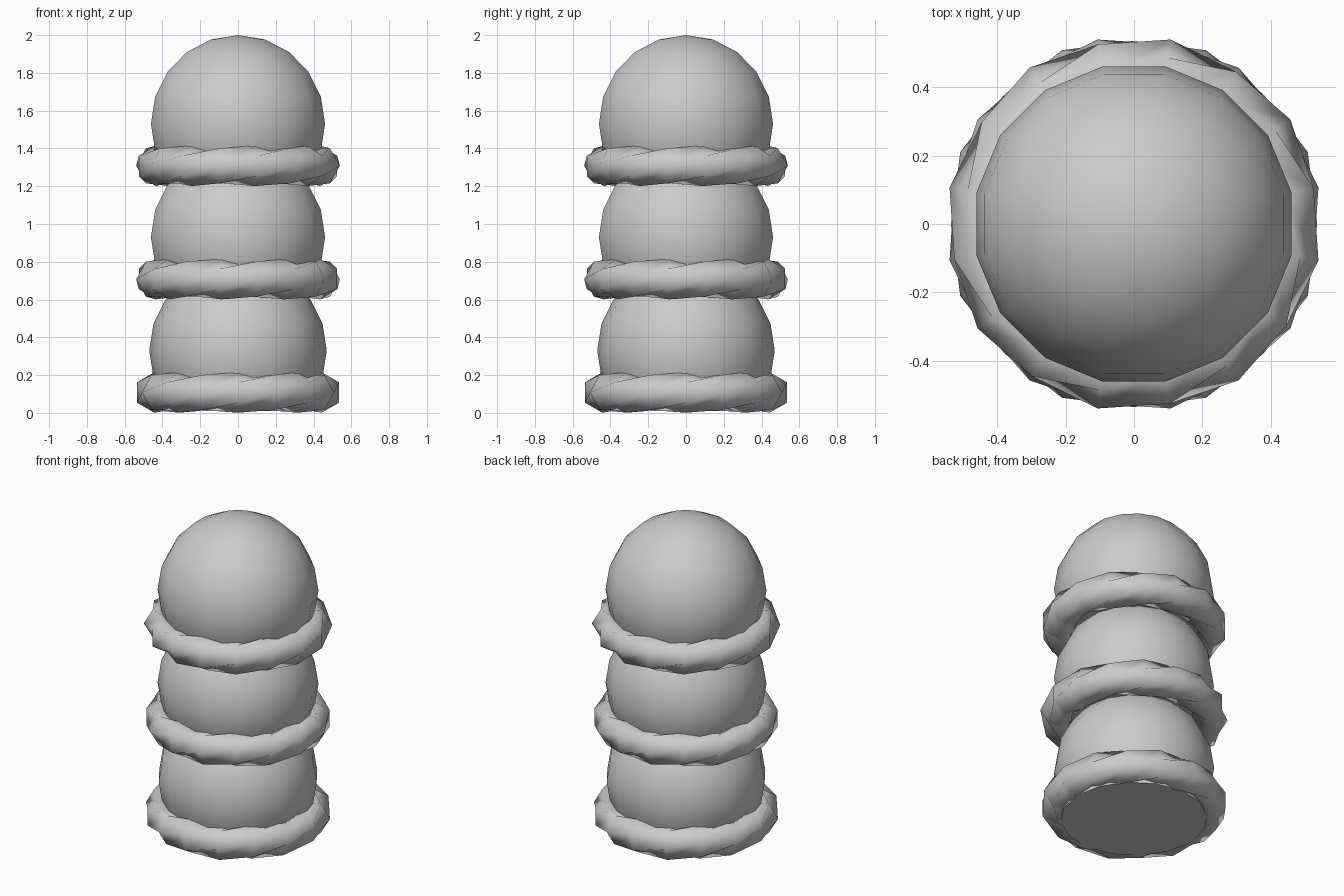
import bpy, bmesh
from math import sin, cos, pi, radians

if "Cube" in bpy.data.objects:
    bpy.data.objects.remove(bpy.data.objects["Cube"])

SEG = 16


def finish(name, bm, angle=60):
    bmesh.ops.recalc_face_normals(bm, faces=bm.faces)
    me = bpy.data.meshes.new(name)
    bm.to_mesh(me)
    bm.free()
    ob = bpy.data.objects.new(name, me)
    bpy.context.collection.objects.link(ob)
    bpy.ops.object.select_all(action='DESELECT')
    ob.select_set(True)
    bpy.context.view_layer.objects.active = ob
    bpy.ops.object.shade_smooth_by_angle(angle=radians(angle))
    return ob


# Dome: a sphere with its hidden lower cap removed and closed flat
def dome(name, z, turn):
    bm = bmesh.new()
    bmesh.ops.create_uvsphere(bm, u_segments=SEG, v_segments=10, radius=0.47)
    low = [v for v in bm.verts if v.co.z < -0.3]
    bmesh.ops.delete(bm, geom=low, context='VERTS')
    bmesh.ops.holes_fill(bm, edges=[e for e in bm.edges if e.is_boundary], sides=0)
    ob = finish(name, bm)
    ob.location.z = z
    ob.rotation_euler.z = turn


# Ring: six-sided tube whose section turns 30 degrees at every step
def ring(name, z, turn, major=0.443, minor=0.107):
    bm = bmesh.new()
    loops = []
    for i in range(SEG):
        a = 2 * pi * i / SEG
        loop = []
        for k in range(6):
            t = radians(60 * k + 30 * (1 + i))
            r = major + minor * cos(t)
            loop.append(bm.verts.new((r * cos(a), r * sin(a), minor * sin(t))))
        loops.append(loop)
    for i in range(SEG):
        j = (i + 1) % SEG
        # the section has turned 8 x 60 degrees after a full lap
        s = 16 * 30 // 60 % 6 if j == 0 else 0
        for k in range(6):
            n = (k + 1) % 6
            bm.faces.new((loops[i][k], loops[i][n],
                          loops[j][(n + s) % 6], loops[j][(k + s) % 6]))
    ob = finish(name, bm, 80)
    ob.location.z = z
    ob.rotation_euler.z = turn


half = pi / SEG
for label, level, turn in (("lower", 0, 0), ("middle", 1, -half), ("upper", 2, half)):
    ring(label + "_ring", 0.108 + 0.6 * level, turn)
    dome(label + "_dome", 0.33 + 0.6 * level, turn)

# Flat underside closing the lowest ring
bm = bmesh.new()
bmesh.ops.create_cone(bm, cap_ends=True, segments=SEG, radius1=0.43, radius2=0.43, depth=0.1)
finish("base_plate", bm, 30).location.z = 0.06
